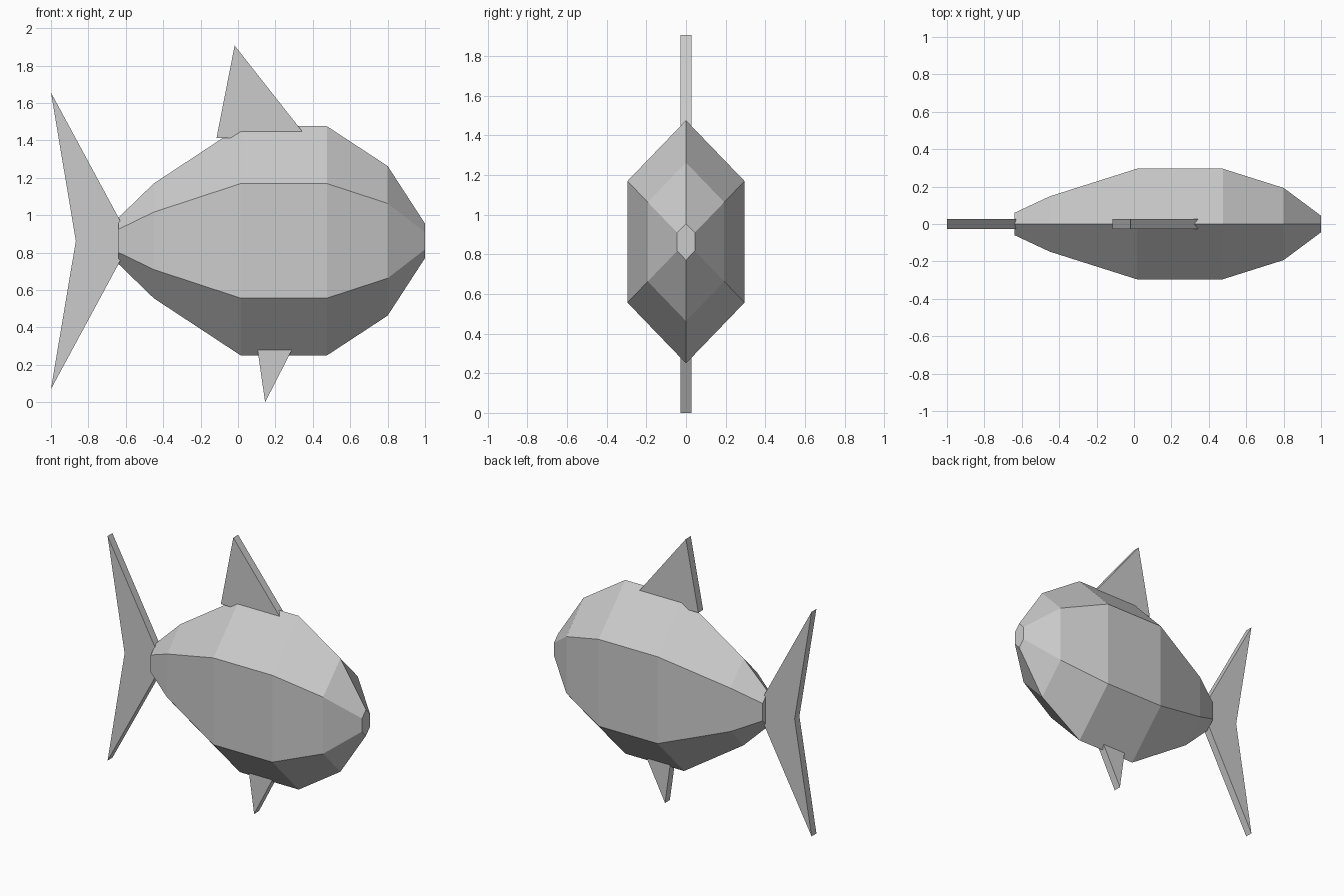
import bpy
import bmesh

if "Cube" in bpy.data.objects:
    bpy.data.objects.remove(bpy.data.objects["Cube"])

MID = 0.863     # height of the body axis
WIDTH = 0.482   # half width of the body relative to half height


def finish(name, bm):
    bmesh.ops.recalc_face_normals(bm, faces=bm.faces)
    mesh = bpy.data.meshes.new(name)
    bm.to_mesh(mesh)
    bm.free()
    obj = bpy.data.objects.new(name, mesh)
    bpy.context.collection.objects.link(obj)
    return obj


def fin(name, outline, thick=0.054):
    """Flat fin extruded from an (x, z) outline, centred on y = 0."""
    bm = bmesh.new()
    face = bm.faces.new([bm.verts.new((x, -thick / 2, z)) for x, z in outline])
    ext = bmesh.ops.extrude_face_region(bm, geom=[face])
    moved = [v for v in ext["geom"] if isinstance(v, bmesh.types.BMVert)]
    bmesh.ops.translate(bm, verts=moved, vec=(0, thick, 0))
    return finish(name, bm)


# Body: six-sided rings (x, half height) lofted along x and capped
sections = [(-0.64, 0.123), (-0.45, 0.307), (0.015, 0.613),
            (0.475, 0.613), (0.80, 0.40), (1.0, 0.092)]
hexagon = [(0, 1), (1, 0.5), (1, -0.5), (0, -1), (-1, -0.5), (-1, 0.5)]
bm = bmesh.new()
rings = [[bm.verts.new((x, y * r * WIDTH, MID + z * r)) for y, z in hexagon]
         for x, r in sections]
for a, b in zip(rings, rings[1:]):
    for i in range(6):
        j = (i + 1) % 6
        bm.faces.new((a[i], a[j], b[j], b[i]))
bm.faces.new(rings[0])
bm.faces.new(rings[-1])
finish("body", bm)

# Fins, with their roots sunk into the body
fin("tail_fin", [(-1.0, MID + 0.793), (-0.572, MID),
                 (-1.0, MID - 0.793), (-0.867, MID)])
fin("dorsal_fin", [(-0.115, 1.412), (-0.018, 1.907), (0.372, 1.412)])
fin("belly_fin", [(0.099, 0.32), (0.145, 0.0), (0.309, 0.32)])
